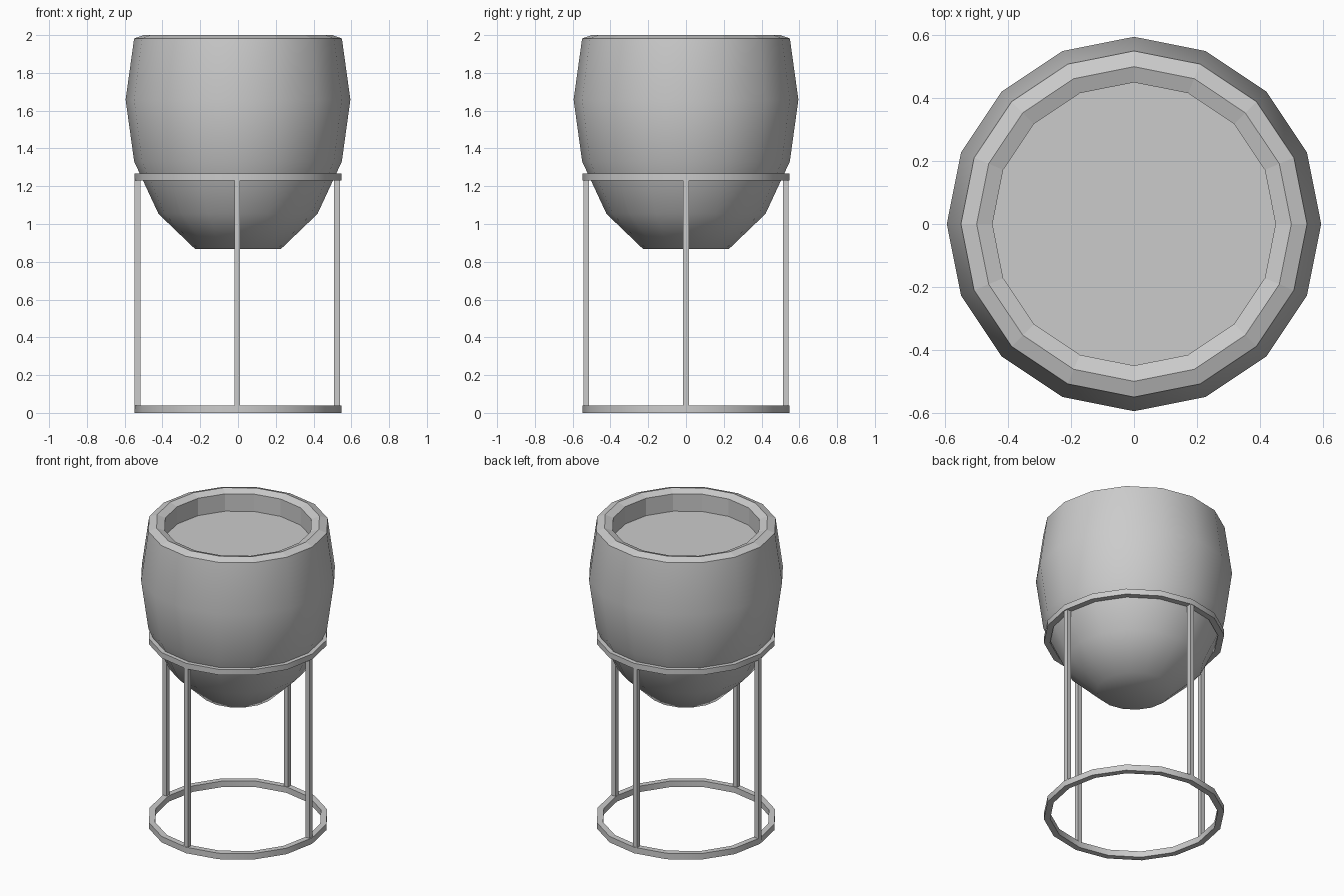
import bpy
from math import sin, cos, pi, radians

cube = bpy.data.objects.get("Cube")
if cube:
    bpy.data.objects.remove(cube)

SIDES = 16

grey = bpy.data.materials.new("mid_grey")
grey.use_nodes = True
grey.diffuse_color = (0.6, 0.6, 0.6, 1)
grey.node_tree.nodes["Principled BSDF"].inputs["Base Color"].default_value = (0.6, 0.6, 0.6, 1)


def lathe(name, profile, closed=False):
    """Spin (radius, height) points around z; an open profile gets flat end caps."""
    count = len(profile)
    verts = [(r * cos(2 * pi * s / SIDES), r * sin(2 * pi * s / SIDES), z)
             for r, z in profile for s in range(SIDES)]
    faces = []
    for i in range(count if closed else count - 1):
        j = (i + 1) % count
        for s in range(SIDES):
            t = (s + 1) % SIDES
            faces.append((i * SIDES + s, i * SIDES + t, j * SIDES + t, j * SIDES + s))
    if not closed:
        faces.append(tuple(reversed(range(SIDES))))
        faces.append(tuple(range((count - 1) * SIDES, count * SIDES)))
    mesh = bpy.data.meshes.new(name)
    mesh.from_pydata(verts, [], faces)
    mesh.materials.append(grey)
    obj = bpy.data.objects.new(name, mesh)
    bpy.context.collection.objects.link(obj)
    return obj


def smooth_by_angle(obj, angle):
    bpy.ops.object.select_all(action='DESELECT')
    obj.select_set(True)
    bpy.context.view_layer.objects.active = obj
    bpy.ops.object.shade_smooth_by_angle(angle=radians(angle))


# Pot: cut-off stretched sphere, ridged lip, upright inner wall and flat soil
radius, stretch, middle = 0.595, 0.855, 1.658
bowl = [(radius * sin(k * pi / 8), middle - stretch * cos(k * pi / 8)) for k in range(1, 5)]
lip = [(0.55, 1.982), (0.5, 2.0), (0.45, 1.982)]
pot = lathe("pot", bowl + lip + [(0.45, 1.866)])
smooth_by_angle(pot, 50)

# Lip, soil and inner wall are faceted
for face in pot.data.polygons:
    outward = face.normal.x * face.center.x + face.normal.y * face.center.y
    if face.normal.z > 0.9 or outward < -0.1:
        face.use_smooth = False

# Stand rings
for name, low, high in (("base_ring", 0, 0.04), ("top_ring", 1.23, 1.267)):
    ring = lathe(name, [(0.509, low), (0.547, low), (0.547, high), (0.509, high)], True)
    smooth_by_angle(ring, 30)

# Stand legs
for name, x, y in (("left", 1, 0), ("right", -1, 0), ("front", 0, -1), ("back", 0, 1)):
    bpy.ops.mesh.primitive_cube_add(size=1, location=(x * 0.528 - 0.004, y * 0.528, 0.63))
    leg = bpy.context.object
    leg.name = name + "_leg"
    leg.scale = (0.03, 0.03, 1.22)
    leg.data.materials.append(grey)
